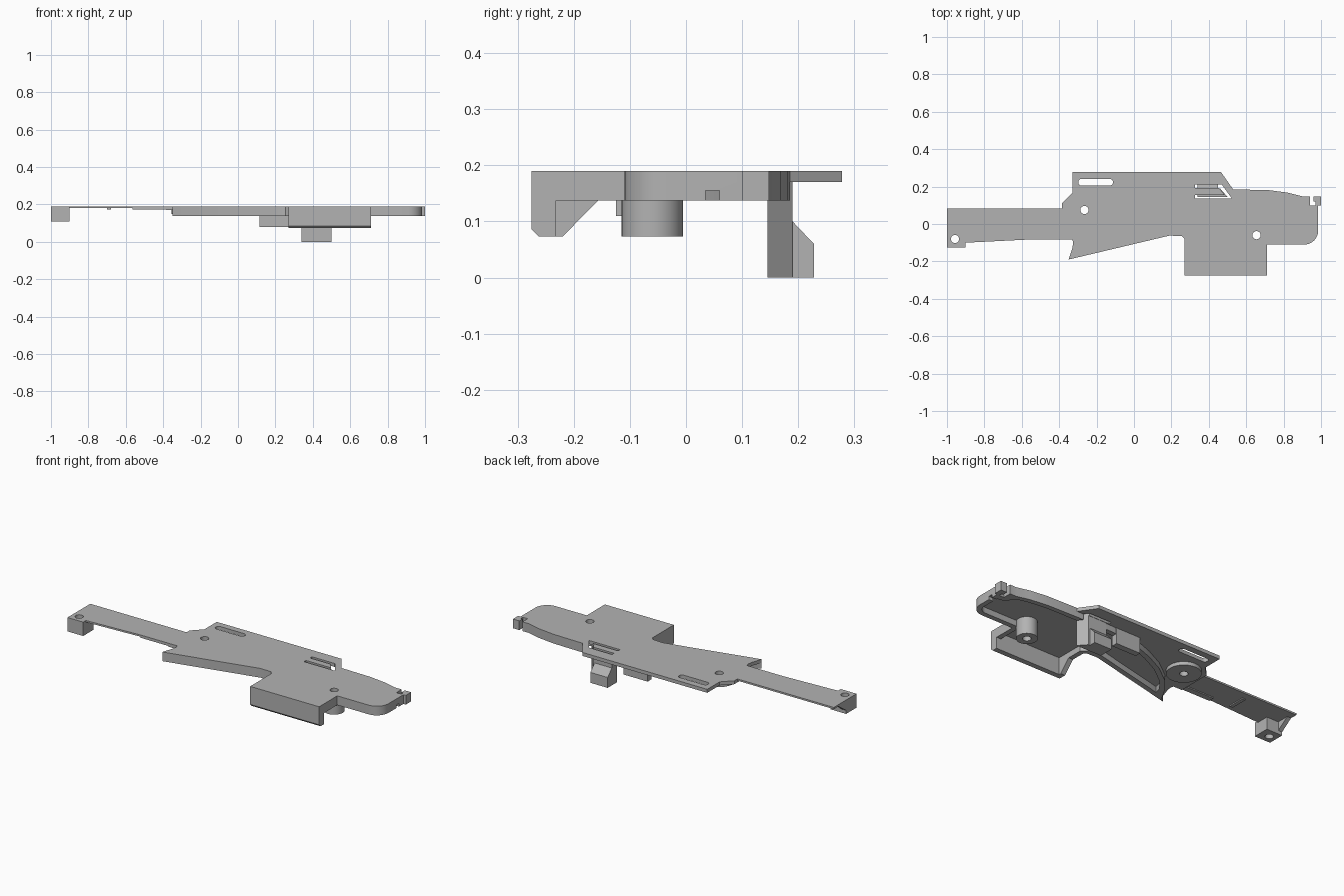
import bpy, bmesh, math
from mathutils import Vector

cube = bpy.data.objects.get("Cube")
if cube:
    bpy.data.objects.remove(cube)

grey = bpy.data.materials.new("plain_grey")
grey.use_nodes = True
colour = (0.45, 0.45, 0.45, 1)
grey.diffuse_color = colour
grey.node_tree.nodes["Principled BSDF"].inputs["Base Color"].default_value = colour

TOP, PLATE, RIM = 0.19, 0.17, 0.137


def prism(name, pts, low, high, axis="z"):
    """Extrude a flat outline along z, or a (y, z) profile along x."""
    bm = bmesh.new()
    place = (lambda p: (p[0], p[1], low)) if axis == "z" else (lambda p: (low, p[0], p[1]))
    face = bm.faces.new([bm.verts.new(place(p)) for p in pts])
    new = bmesh.ops.extrude_face_region(bm, geom=[face])["geom"]
    shift = Vector((0, 0, high - low)) if axis == "z" else Vector((high - low, 0, 0))
    bmesh.ops.translate(bm, vec=shift, verts=[v for v in new if isinstance(v, bmesh.types.BMVert)])
    bmesh.ops.recalc_face_normals(bm, faces=bm.faces)
    mesh = bpy.data.meshes.new(name)
    bm.to_mesh(mesh)
    bm.free()
    mesh.materials.append(grey)
    obj = bpy.data.objects.new(name, mesh)
    bpy.context.collection.objects.link(obj)
    return obj


def rect(x0, x1, y0, y1):
    return [(x0, y0), (x1, y0), (x1, y1), (x0, y1)]


def arc(cx, cy, r, start=0, end=360, n=32):
    steps = n if end - start == 360 else n + 1
    angles = [math.radians(start + (end - start) * i / n) for i in range(steps)]
    return [(cx + r * math.cos(a), cy + r * math.sin(a)) for a in angles]


def inset(pts, d):
    """Move a counter-clockwise outline inward by d with mitred corners."""
    out = []
    for i, p in enumerate(pts):
        p, a, b = Vector(p), Vector(pts[i - 1]), Vector(pts[(i + 1) % len(pts)])
        u, v = (p - a).normalized(), (b - p).normalized()
        nu, nv = Vector((-u.y, u.x)), Vector((-v.y, v.x))
        out.append(tuple(p + (nu + nv) * d / max(0.3, 1 + nu.dot(nv))))
    return out


def cut(objects, pts, low=-0.1, high=0.3):
    cutter = prism("cutter", pts, low, high)
    cutter.hide_render = True
    for obj in objects:
        mod = obj.modifiers.new("cut", "BOOLEAN")
        mod.operation, mod.solver, mod.object = "DIFFERENCE", "EXACT", cutter
        bpy.context.view_layer.objects.active = obj
        bpy.ops.object.modifier_apply(modifier=mod.name)
    bpy.data.objects.remove(cutter)


# Shared stretches of outline
front_edge = [(-0.35, -0.19), (0.19, -0.062), (0.255, -0.065), (0.27, -0.08),
              (0.27, -0.275), (0.71, -0.275), (0.71, -0.11)]
round_end = arc(0.91, -0.035, 0.075, -90, 0, 8)
hook = [(0.985, 0.10), (1, 0.10), (1, 0.148), (0.96, 0.148), (0.96, 0.12),
        (0.97, 0.12), (0.97, 0.10), (0.94, 0.10), (0.94, 0.148)]
back_curve = [(0.90, 0.148), (0.82, 0.168), (0.72, 0.181), (0.53, 0.185)]

# Top plate
plate = prism("top_plate", front_edge + round_end + hook + back_curve + [
    (0.465, 0.278), (-0.33, 0.278), (-0.33, 0.165), (-0.385, 0.11), (-0.385, -0.083),
    (-0.33, -0.083), (-0.325, -0.10), (-0.33, -0.13)], PLATE, TOP)

# Raised rim under the body, hollowed out
inner_curve = [(0.30, 0.185), (0.14, 0.165), (-0.01, 0.11), (-0.12, 0.055),
               (-0.22, -0.02), (-0.28, -0.09), (-0.325, -0.17)]
rim = prism("body_rim", front_edge + round_end + hook + back_curve + inner_curve, RIM, PLATE)
pocket = [(-0.30, -0.178)] + front_edge[1:] + round_end + [(0.985, 0.09), (0.93, 0.10)] \
    + back_curve + inner_curve[:-1]
cut([rim], inset(pocket, 0.028))
cut([rim], rect(0.93, 1.02, 0.035, 0.06), RIM - 0.02, 0.155)

# Thin arm with its foot and ribs
arm = prism("arm", [(-1, -0.125), (-0.9, -0.125), (-0.9, -0.10), (-0.56, -0.083),
                    (-0.385, -0.083), (-0.385, 0.082), (-1, 0.082)], 0.18, TOP)
foot = prism("arm_foot", rect(-1, -0.9, -0.125, -0.03), 0.11, 0.18)
prism("foot_gusset", [(-0.03, 0.18), (-0.03, 0.13), (0.04, 0.18)], -1, -0.975, "x")
prism("arm_rib", rect(-0.565, -0.35, -0.083, -0.05), 0.174, 0.18)
prism("arm_cross_rib", rect(-0.70, -0.68, -0.06, 0.04), 0.174, 0.18)

# Bosses around the screw holes
small_boss = prism("small_boss", arc(-0.265, 0.075, 0.09), 0.15, PLATE)
tall_boss = prism("tall_boss", arc(0.655, -0.06, 0.055), 0.073, PLATE)

# Screw holes and long slot
cut([arm, foot], arc(-0.957, -0.08, 0.022, n=24))
cut([plate, small_boss], arc(-0.265, 0.075, 0.022, n=24))
cut([plate, tall_boss], arc(0.655, -0.06, 0.022, n=24))
cut([plate], arc(-0.28, 0.223, 0.018, 90, 270, 8) + arc(-0.13, 0.223, 0.018, -90, 90, 8))

# Slots that free the spring tongue
cut([plate, rim], [(0.325, 0.137), (0.523, 0.137), (0.47, 0.21), (0.325, 0.21), (0.325, 0.192),
                   (0.455, 0.192), (0.485, 0.155), (0.325, 0.155)])

# Latch below the tongue
prism("latch_post", [(0.34, 0.145), (0.50, 0.145), (0.46, 0.19), (0.34, 0.19)], 0, PLATE)
prism("latch_hook", [(0.19, 0), (0.228, 0), (0.228, 0.06), (0.19, 0.10)], 0.34, 0.45, "x")
prism("stop_block", rect(0.115, 0.27, 0.15, 0.185), 0.08, PLATE)

# Deep front wall and its end gusset
prism("front_wall", [(-0.275, PLATE), (-0.275, 0.086), (-0.262, 0.073), (-0.232, 0.073),
                     (-0.232, PLATE)], 0.27, 0.71, "x")
prism("wall_gusset", [(-0.232, 0.073), (-0.22, 0.073), (-0.157, RIM), (-0.157, PLATE),
                      (-0.232, PLATE)], 0.27, 0.298, "x")

# Smooth round parts, keep edges sharp
bpy.ops.object.select_all(action="DESELECT")
for obj in (plate, rim, small_boss, tall_boss, arm, foot):
    obj.select_set(True)
bpy.context.view_layer.objects.active = plate
bpy.ops.object.shade_smooth_by_angle(angle=math.radians(30))
